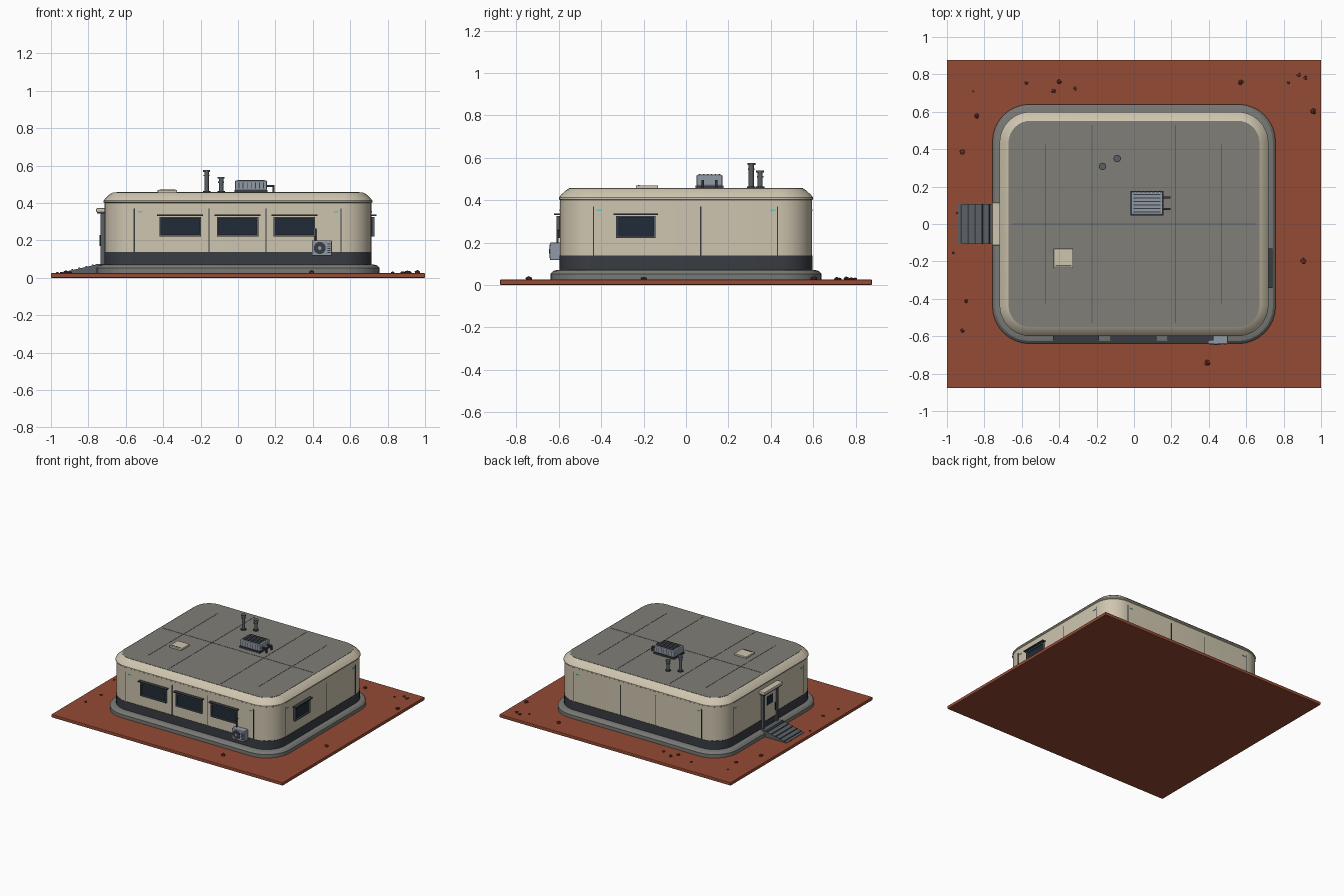
import bpy, bmesh, math, random
from mathutils import Matrix, Vector

if "Cube" in bpy.data.objects:
    bpy.data.objects.remove(bpy.data.objects["Cube"])

random.seed(4)
T, R = Matrix.Translation, Matrix.Rotation
I = Matrix.Identity(4)


def mat(name, r, g, b):
    m = bpy.data.materials.new(name)
    m.diffuse_color = (r, g, b, 1)
    m.use_nodes = True
    m.node_tree.nodes["Principled BSDF"].inputs["Base Color"].default_value = m.diffuse_color
    return m


SOIL = mat("soil", .30, .07, .035)
ROCK = mat("rock", .12, .03, .02)
CREAM = mat("cream", .62, .56, .43)
ROOF = mat("roof_grey", .22, .21, .185)
STONE = mat("plinth_grey", .19, .19, .18)
DARK = mat("dark", .04, .045, .055)
TRIM = mat("trim", .10, .115, .13)
GLASS = mat("glass", .015, .025, .04)
METAL = mat("metal", .28, .32, .38)
CYAN = mat("cyan", .1, .6, .6)


def finish(name, bm, m, M=I, smooth=False):
    bmesh.ops.recalc_face_normals(bm, faces=bm.faces[:])
    me = bpy.data.meshes.new(name)
    bm.to_mesh(me)
    bm.free()
    me.transform(M)
    me.materials.append(m)
    o = bpy.data.objects.new(name, me)
    bpy.context.collection.objects.link(o)
    if smooth:
        bpy.ops.object.select_all(action='DESELECT')
        o.select_set(True)
        bpy.context.view_layer.objects.active = o
        bpy.ops.object.shade_smooth_by_angle(angle=math.radians(25))
    return o


def box(name, m, x, y, z, M=I, bevel=0):
    """Box from (min, max) ranges on each axis."""
    bm = bmesh.new()
    bmesh.ops.create_cube(bm, size=1)
    for v in bm.verts:
        v.co = Vector(r[0] if c < 0 else r[1] for r, c in zip((x, y, z), v.co))
    if bevel:
        bmesh.ops.bevel(bm, geom=bm.edges[:], offset=bevel, segments=2, affect='EDGES', profile=.5)
    return finish(name, bm, m, M)


def cyl(name, m, r, p, q, M=I, n=16):
    """Cylinder from point p to point q."""
    p, q = Vector(p), Vector(q)
    bm = bmesh.new()
    bmesh.ops.create_cone(bm, cap_ends=True, segments=n, radius1=r, radius2=r, depth=(q - p).length)
    A = T((p + q) / 2) @ (q - p).to_track_quat('Z', 'Y').to_matrix().to_4x4()
    return finish(name, bm, m, M @ A, True)


def loft(name, m, hx, hy, r, profile):
    """Rounded rectangle stacked through (offset, z) rings."""
    bm = bmesh.new()
    rings = []
    for off, z in profile:
        ring = []
        for k, (sx, sy) in enumerate(((1, 1), (-1, 1), (-1, -1), (1, -1))):
            for i in range(9):
                a = math.pi / 2 * (k + i / 8)
                ring.append(bm.verts.new((sx * (hx - r) + (r + off) * math.cos(a),
                                          sy * (hy - r) + (r + off) * math.sin(a), z)))
        rings.append(ring)
    for a, b in zip(rings, rings[1:]):
        for i in range(len(a)):
            j = (i + 1) % len(a)
            bm.faces.new((a[i], a[j], b[j], b[i]))
    bm.faces.new(rings[0])
    bm.faces.new(rings[-1])
    return finish(name, bm, m, I, True)


HX, HY = .713, .594
FRONT = T((0, -HY, 0))
BACK = T((0, HY, 0)) @ R(math.pi, 4, 'Z')
RIGHT = T((HX, 0, 0)) @ R(math.pi / 2, 4, 'Z')
LEFT = T((-HX, 0, 0)) @ R(-math.pi / 2, 4, 'Z')

# ground, plinth, shell and roof
box("ground", SOIL, (-1, 1), (-.877, .877), (0, .025), bevel=.004)
loft("plinth", STONE, .757, .64, .2, [(0, .02), (0, .052), (-.014, .066), (-.03, .07)])
loft("skirt_band", DARK, HX, HY, .16, [(.002, .065), (.002, .138)])
loft("walls", CREAM, HX, HY, .16, [(0, .138), (0, .41)])
loft("roof_edge", CREAM, HX, HY, .16, [(0, .4), (.006, .404), (.006, .412), (-.004, .425),
                                       (-.028, .447), (-.042, .455)])
loft("roof_deck", ROOF, HX, HY, .16, [(-.042, .44), (-.042, .457)])

# roof seams
for x, h in ((-.473, .425), (-.225, .53), (.222, .53), (.468, .425)):
    box("roof_seam", TRIM, (x - .002, x + .002), (-h, h), (.45, .4585))
box("roof_seam_long", TRIM, (-.65, .65), (-.002, .002), (.45, .4585))

# wall seams and small corner lamps
for M, seams, lamp in ((FRONT, (-.555, -.155, .15, .55), .525), (BACK, (-.555, -.15, .155, .55), .525),
                       (RIGHT, (-.436, .07, .432), .41), (LEFT, (-.436, .436), .41)):
    for x in seams:
        box("wall_seam", DARK, (x - .003, x + .003), (-.0015, .01), (.138, .37), M)
    for s in (-lamp, lamp):
        box("corner_lamp", CYAN, (s - .012, s + .012), (-.003, .01), (.349, .356), M)


def window(M, c, w):
    x0, x1, z0, z1, t = c - w / 2, c + w / 2, .222, .326, .009
    box("window_glass", GLASS, (x0, x1), (-.006, .01), (z0, z1), M)
    for x in (x0, x1 - t):
        box("window_side", TRIM, (x, x + t), (-.016, .01), (z0, z1), M)
    for z in (z0, z1 - t):
        box("window_rail", TRIM, (x0, x1), (-.016, .01), (z, z + t), M)
    box("window_hood", DARK, (x0 - .012, x1 + .012), (-.028, .01), (.331, .338), M)


for c in (-.309, -.002, .302):
    window(FRONT, c, .222)
window(RIGHT, -.237, .186)

# wall cooling unit with fan and pipe
box("cooler_body", METAL, (.395, .502), (-.048, .005), (.117, .2), FRONT, .005)
cyl("cooler_fan", DARK, .032, (.437, -.04, .159), (.437, -.051, .159), FRONT, 24)
cyl("cooler_hub", METAL, .01, (.437, -.045, .159), (.437, -.053, .159), FRONT)
for i in range(5):
    box("cooler_slat", DARK, (.478, .495), (-.05, -.04), (.133 + i * .011, .138 + i * .011), FRONT)
cyl("cooler_pipe", DARK, .005, (.414, -.012, .19), (.414, -.012, .262), FRONT)
cyl("cooler_pipe_bend", DARK, .005, (.414, -.014, .26), (.414, .01, .26), FRONT)

# door with frame, panes, handle and canopy
for s in (-1, 1):
    box("door_jamb", TRIM, sorted((s * .075, s * .09)), (-.022, .01), (.07, .345), LEFT)
box("door_head", TRIM, (-.09, .09), (-.022, .01), (.33, .345), LEFT)
box("door_leaf", CREAM, (-.075, .075), (-.012, .01), (.07, .33), LEFT)
box("door_pane", GLASS, (-.035, .035), (-.015, .01), (.235, .3), LEFT)
box("door_kick_plate", DARK, (-.065, .065), (-.015, .01), (.075, .12), LEFT)
cyl("door_handle", DARK, .004, (.052, -.024, .17), (.052, -.024, .23), LEFT)
box("door_canopy", CREAM, (-.115, .115), (-.046, .01), (.35, .372), LEFT, .006)
box("canopy_lip", DARK, (-.11, .11), (-.042, .01), (.343, .351), LEFT)
box("door_sill", TRIM, (-.108, .108), (-.05, .01), (.062, .073), LEFT)

# entry ramp with cleats
bm = bmesh.new()
prof = ((-.945, .02), (-.945, .028), (-.76, .07), (-.74, .07), (-.74, .02))
a, b = ([bm.verts.new((x, s * .108, z)) for x, z in prof] for s in (-1, 1))
bm.faces.new(a)
bm.faces.new(b)
for i in range(5):
    j = (i + 1) % 5
    bm.faces.new((a[i], a[j], b[j], b[i]))
finish("ramp", bm, TRIM)
tilt = R(-math.atan2(.042, .185), 4, 'Y')
for i in range(5):
    t = (i + .6) / 5
    box("ramp_cleat", DARK, (-.004, .004), (-.105, .105), (-.002, .005),
        T((-.945 + t * .185, 0, .028 + t * .042)) @ tilt)

# roof hatch
box("roof_hatch", CREAM, (-.43, -.325), (-.236, -.132), (.45, .47), bevel=.004)
box("hatch_hinge", TRIM, (-.42, -.335), (-.226, -.22), (.465, .472))

# roof air unit with slats, feet and pipes
box("air_unit", METAL, (-.016, .155), (.05, .172), (.468, .52), bevel=.006)
box("air_unit_base", DARK, (-.02, .158), (.046, .176), (.456, .47))
for i in range(6):
    y = .065 + i * .0185
    box("air_unit_slat", DARK, (-.003, .142), (y - .003, y + .003), (.515, .524))
for i in range(7):
    x = .005 + i * .022
    for y in (.049, .167):
        box("air_unit_fin", DARK, (x - .002, x + .002), (y, y + .006), (.478, .51))
for y in (.08, .142):
    cyl("air_pipe", DARK, .006, (.15, y, .49), (.195, y, .49))
    cyl("air_pipe_drop", DARK, .006, (.19, y, .45), (.19, y, .495))

# vent stacks
for x, y, top in ((-.168, .308, .575), (-.09, .35, .54)):
    cyl("vent_pipe", TRIM, .012, (x, y, .45), (x, y, top - .004))
    cyl("vent_cap", TRIM, .019, (x, y, top - .01), (x, y, top))
    cyl("vent_collar", TRIM, .016, (x, y, top - .032), (x, y, top - .025))
    cyl("vent_flange", DARK, .02, (x, y, .455), (x, y, .464))

# scattered rocks
for x, y, r in ((-.86, .71, .008), (-.84, .577, .014), (-.917, .385, .016), (-.575, .754, .011),
                (-.43, .711, .014), (-.4, .76, .014), (-.313, .725, .011), (.57, .757, .016),
                (.826, .754, .01), (.88, .797, .012), (.917, .78, .012), (.96, .604, .017),
                (.906, -.198, .016), (.393, -.743, .017), (-.917, -.57, .011), (-.896, -.412, .011),
                (-.965, -.155, .008), (-.944, .06, .008)):
    bm = bmesh.new()
    bmesh.ops.create_icosphere(bm, subdivisions=1, radius=r)
    for v in bm.verts:
        v.co *= random.uniform(.85, 1.15)
        v.co.z *= .7
    finish("rock", bm, ROCK, T((x, y, .025 + r * .2)) @ R(random.random() * 6, 4, 'Z'))
